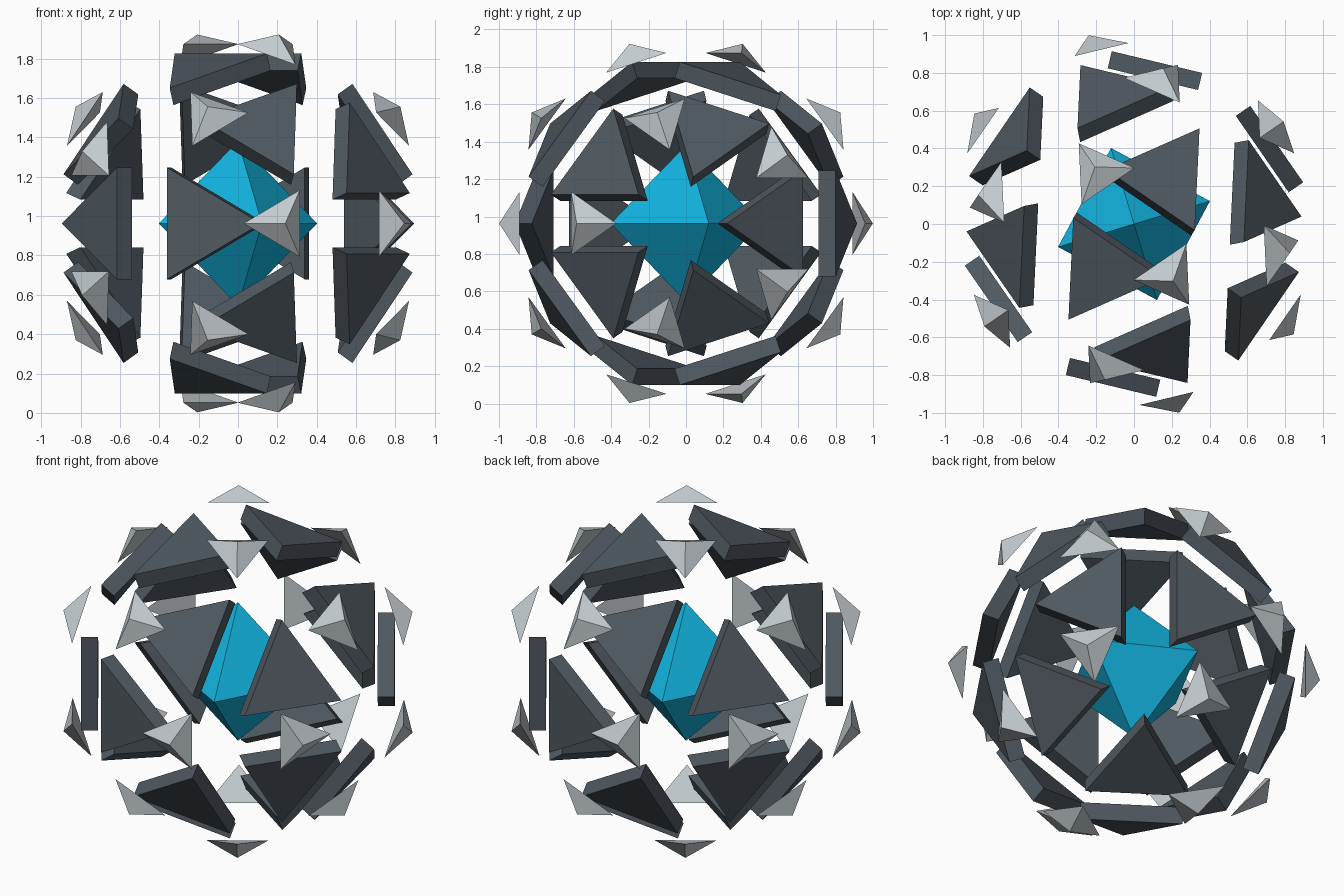
import bpy, bmesh, math
from mathutils import Matrix, Vector

cube = bpy.data.objects.get("Cube")
if cube:
    bpy.data.objects.remove(cube, do_unlink=True)

CENTRE_Z = 0.963
TWIST = math.radians(2.7)


def material(name, rgb):
    m = bpy.data.materials.new(name)
    m.use_nodes = True
    m.diffuse_color = (*rgb, 1)
    for node in m.node_tree.nodes:
        if node.type == 'BSDF_PRINCIPLED':
            node.inputs["Base Color"].default_value = (*rgb, 1)
            node.inputs["Roughness"].default_value = 0.6
    return m


slate = material("dark slate", (0.08, 0.10, 0.12))
silver = material("pale silver", (0.55, 0.60, 0.63))
cyan = material("bright cyan", (0.006, 0.45, 0.73))


def make_mesh(name, verts, faces, mat):
    """Flat-shaded mesh with outward normals."""
    bm = bmesh.new()
    vs = [bm.verts.new(v) for v in verts]
    for f in faces:
        bm.faces.new([vs[i] for i in f])
    bmesh.ops.recalc_face_normals(bm, faces=bm.faces)
    me = bpy.data.meshes.new(name)
    bm.to_mesh(me)
    bm.free()
    me.materials.append(mat)
    return me


def place(name, mesh, matrix):
    ob = bpy.data.objects.new(name, mesh)
    bpy.context.collection.objects.link(ob)
    ob.matrix_world = Matrix.Translation((0, 0, CENTRE_Z)) @ matrix


def triangle(radius, z):
    """Equilateral triangle whose first corner points along +x."""
    return [(radius * math.cos(a), radius * math.sin(a), z)
            for a in (0, math.tau / 3, 2 * math.tau / 3)]


def frames(mirror, twist):
    """The 20 icosahedron face frames about the x axis:
    local z points outward, local x points to one corner of the face."""
    spin = Matrix.Rotation(twist, 4, 'Z')
    for side in (1, -1):
        for k in range(5):
            theta = k * math.tau / 5 + (0 if side > 0 else math.pi)
            radial = Vector((0, math.cos(theta), math.sin(theta)))
            axis = Vector((side * mirror, 0, 0))
            for ring, polar, sign in (("cap", 37.377, 1), ("band", 79.188, -1)):
                c, s = math.cos(math.radians(polar)), math.sin(math.radians(polar))
                n = axis * c + radial * s
                t = (axis * s - radial * c) * sign
                m = Matrix((t, n.cross(t), n)).transposed().to_4x4()
                label = f"{ring}_{'left' if side * mirror > 0 else 'right'}_{k + 1}"
                yield label, spin @ m


# Shell of thick triangular plates
plate = make_mesh("shell_plate", triangle(0.328, 0.769) + triangle(0.328, 0.862),
                  [(0, 1, 2), (3, 4, 5), (0, 1, 4, 3), (1, 2, 5, 4), (2, 0, 3, 5)], slate)
for label, m in frames(1, -TWIST):
    place("shell_plate_" + label, plate, m)

# Shallow pyramids floating over the gaps, mirrored against the plates
spike = make_mesh("outer_spike", triangle(0.196, 0.938) + [(0, 0, 1.0277)],
                  [(0, 1, 2), (0, 1, 3), (1, 2, 3), (2, 0, 3)], silver)
for label, m in frames(-1, TWIST):
    place("outer_spike_" + label, spike, m)

# Octahedral core
R = 0.42
core = make_mesh("core_crystal",
                 [(R, 0, 0), (0, R, 0), (-R, 0, 0), (0, -R, 0), (0, 0, R), (0, 0, -R)],
                 [(i, (i + 1) % 4, pole) for i in range(4) for pole in (4, 5)], cyan)
place("core_crystal", core, Matrix.Rotation(math.radians(16.8), 4, 'Z'))
